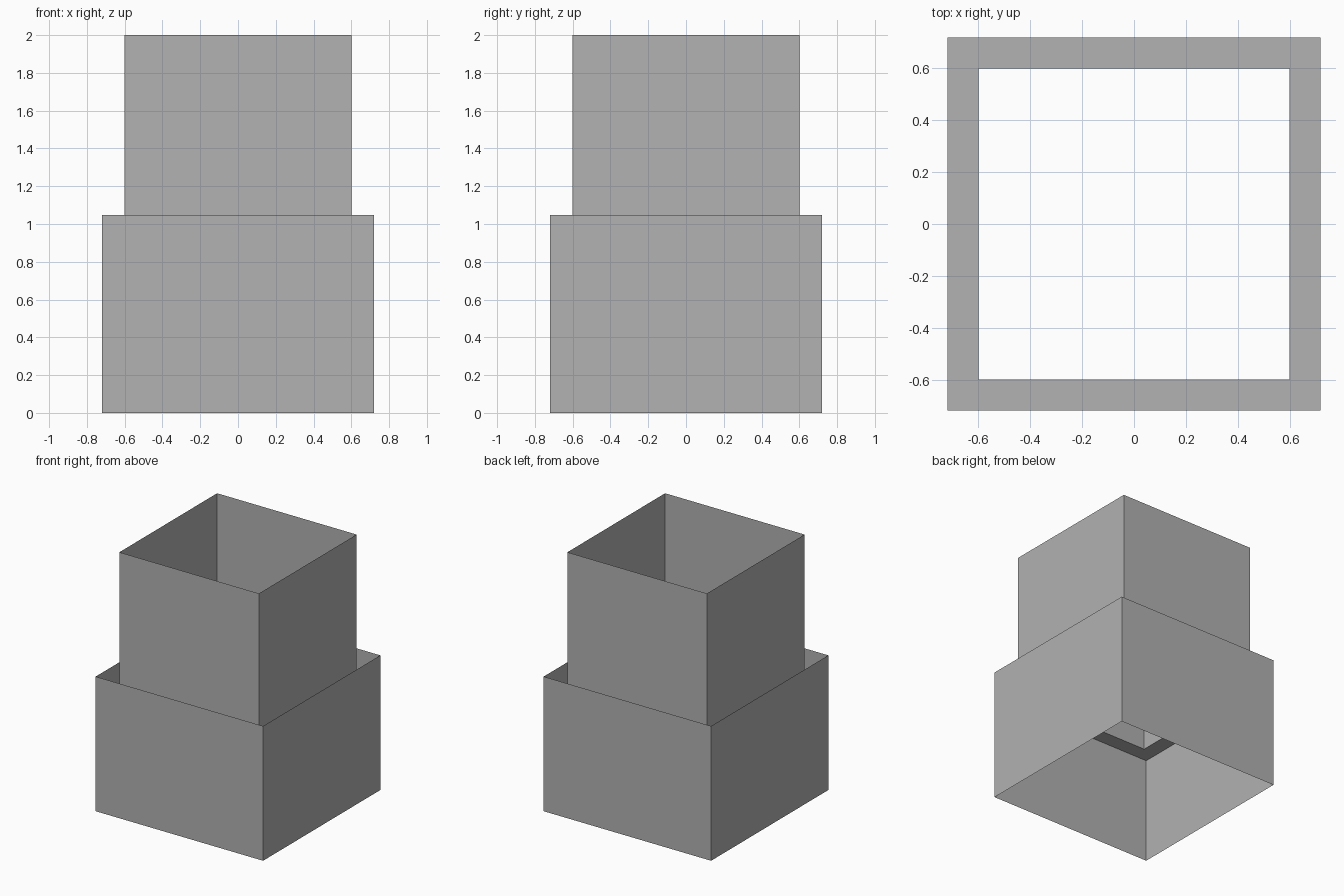
import bpy
import bmesh

cube = bpy.data.objects.get("Cube")
if cube:
    bpy.data.objects.remove(cube, do_unlink=True)

# One flat grey for the whole model
grey = bpy.data.materials.new("plain_grey")
grey.use_nodes = True
colour = (0.445, 0.445, 0.445, 1)
grey.diffuse_color = colour
grey.node_tree.nodes["Principled BSDF"].inputs["Base Color"].default_value = colour

LOWER_HALF, UPPER_HALF = 0.72, 0.6
LEDGE_Z, RIM_Z, TOP_Z = 0.84, 1.047, 2.0


def square_shell(name, profile):
    """Join square rings, given as (half width, height), into a thin open shell."""
    bm = bmesh.new()
    corners = [(-1, -1), (1, -1), (1, 1), (-1, 1)]
    rings = [[bm.verts.new((x * half, y * half, z)) for x, y in corners]
             for half, z in profile]
    for low, high in zip(rings, rings[1:]):
        for i in range(4):
            j = (i + 1) % 4
            bm.faces.new((low[i], low[j], high[j], high[i]))
    mesh = bpy.data.meshes.new(name)
    bm.to_mesh(mesh)
    bm.free()
    mesh.materials.append(grey)
    obj = bpy.data.objects.new(name, mesh)
    bpy.context.collection.objects.link(obj)
    return obj


# Wide open sleeve at the bottom
square_shell("lower_sleeve", [(LOWER_HALF, 0), (LOWER_HALF, RIM_Z)])

# Narrow open sleeve standing on a ledge sunk below the lower rim
square_shell("upper_sleeve_and_ledge",
             [(LOWER_HALF, LEDGE_Z), (UPPER_HALF, LEDGE_Z), (UPPER_HALF, TOP_Z)])
